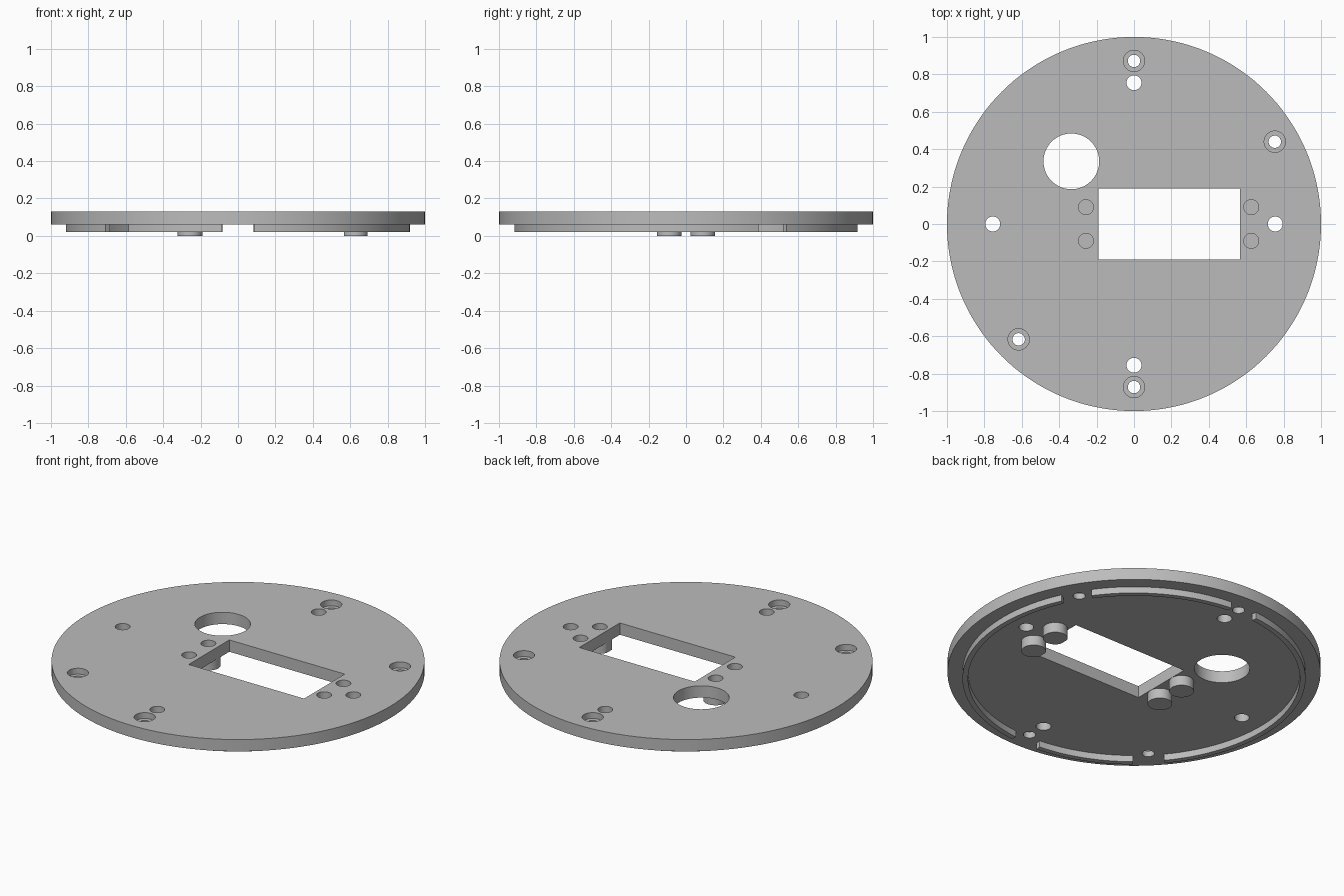
import bpy, bmesh
from math import cos, sin, pi, radians
from mathutils import Matrix, Vector

cube = bpy.data.objects.get("Cube")
if cube:
    bpy.data.objects.remove(cube)

TOP, UNDERSIDE, LIP_BOTTOM = 0.13, 0.06, 0.022

grey = bpy.data.materials.new("plain grey")
grey.use_nodes = True
colour = (0.5, 0.5, 0.5, 1)
grey.diffuse_color = colour
grey.node_tree.nodes["Principled BSDF"].inputs["Base Color"].default_value = colour


def add_cylinder(bm, x, y, r, z0, z1, sides=40):
    place = Matrix.Translation((x, y, (z0 + z1) / 2))
    bmesh.ops.create_cone(bm, cap_ends=True, segments=sides, radius1=r,
                          radius2=r, depth=z1 - z0, matrix=place)


def add_box(bm, low, high):
    low, high = Vector(low), Vector(high)
    place = Matrix.Translation((low + high) / 2) @ Matrix.Diagonal((high - low).to_4d())
    bmesh.ops.create_cube(bm, size=1, matrix=place)


def add_arc_wall(bm, inner, outer, a0, a1, z0, z1):
    steps = max(8, int((a1 - a0) / radians(3)))
    rows = []
    for i in range(steps + 1):
        a = a0 + (a1 - a0) * i / steps
        rows.append([bm.verts.new((r * cos(a), r * sin(a), z)) for r, z in
                     ((inner, z0), (outer, z0), (outer, z1), (inner, z1))])
    for p, q in zip(rows, rows[1:]):
        for k in range(4):
            n = (k + 1) % 4
            bm.faces.new((p[k], q[k], q[n], p[n]))
    bm.faces.new(rows[0])
    bm.faces.new(rows[-1][::-1])


def finish(bm, name):
    bmesh.ops.recalc_face_normals(bm, faces=bm.faces)
    mesh = bpy.data.meshes.new(name)
    bm.to_mesh(mesh)
    bm.free()
    mesh.materials.append(grey)
    obj = bpy.data.objects.new(name, mesh)
    bpy.context.collection.objects.link(obj)
    return obj


def combine(target, tool, operation):
    mod = target.modifiers.new(tool.name, "BOOLEAN")
    mod.operation, mod.solver, mod.object = operation, "EXACT", tool
    tool.hide_render = True
    bpy.context.view_layer.objects.active = target
    bpy.ops.object.modifier_apply(modifier=mod.name)
    bpy.data.objects.remove(tool)


# Round plate
bm = bmesh.new()
add_cylinder(bm, 0, 0, 1, UNDERSIDE, TOP, 144)
plate = finish(bm, "base_plate")

# Four bosses under the plate, beside the rectangular opening
boss_spots = [(x, y) for x in (-0.257, 0.627) for y in (-0.09, 0.09)]
bm = bmesh.new()
for x, y in boss_spots:
    add_cylinder(bm, x, y, 0.066, 0, UNDERSIDE + 0.03)
combine(plate, finish(bm, "bosses"), "UNION")

# Locating lip, broken at each screw
screw_angles = [radians(a) for a in (30.3, 90, 225, 270)]
gap = 0.094
bm = bmesh.new()
for a, b in zip(screw_angles, screw_angles[1:] + [screw_angles[0] + 2 * pi]):
    add_arc_wall(bm, 0.89, 0.92, a + gap, b - gap, LIP_BOTTOM, UNDERSIDE + 0.02)
combine(plate, finish(bm, "lip"), "UNION")

# Through openings: rectangle, large hole, four small holes, screw holes
screw_spots = [(0.872 * cos(a), 0.872 * sin(a)) for a in screw_angles]
bm = bmesh.new()
add_box(bm, (-0.19, -0.19, -0.1), (0.566, 0.19, 0.3))
add_cylinder(bm, -0.335, 0.335, 0.149, -0.1, 0.3, 64)
for x, y in ((0, 0.755), (0, -0.755), (0.755, 0), (-0.755, 0)):
    add_cylinder(bm, x, y, 0.04, -0.1, 0.3)
for x, y in screw_spots:
    add_cylinder(bm, x, y, 0.033, -0.1, 0.3)
combine(plate, finish(bm, "openings"), "DIFFERENCE")

# Counterbores for screw heads and blind holes into the bosses
bm = bmesh.new()
for x, y in screw_spots:
    add_cylinder(bm, x, y, 0.057, 0.095, 0.3)
for x, y in boss_spots:
    add_cylinder(bm, x, y, 0.04, 0.022, 0.3)
combine(plate, finish(bm, "recesses"), "DIFFERENCE")

bpy.ops.object.select_all(action="DESELECT")
plate.select_set(True)
bpy.context.view_layer.objects.active = plate
bpy.ops.object.shade_smooth_by_angle(angle=radians(30))
